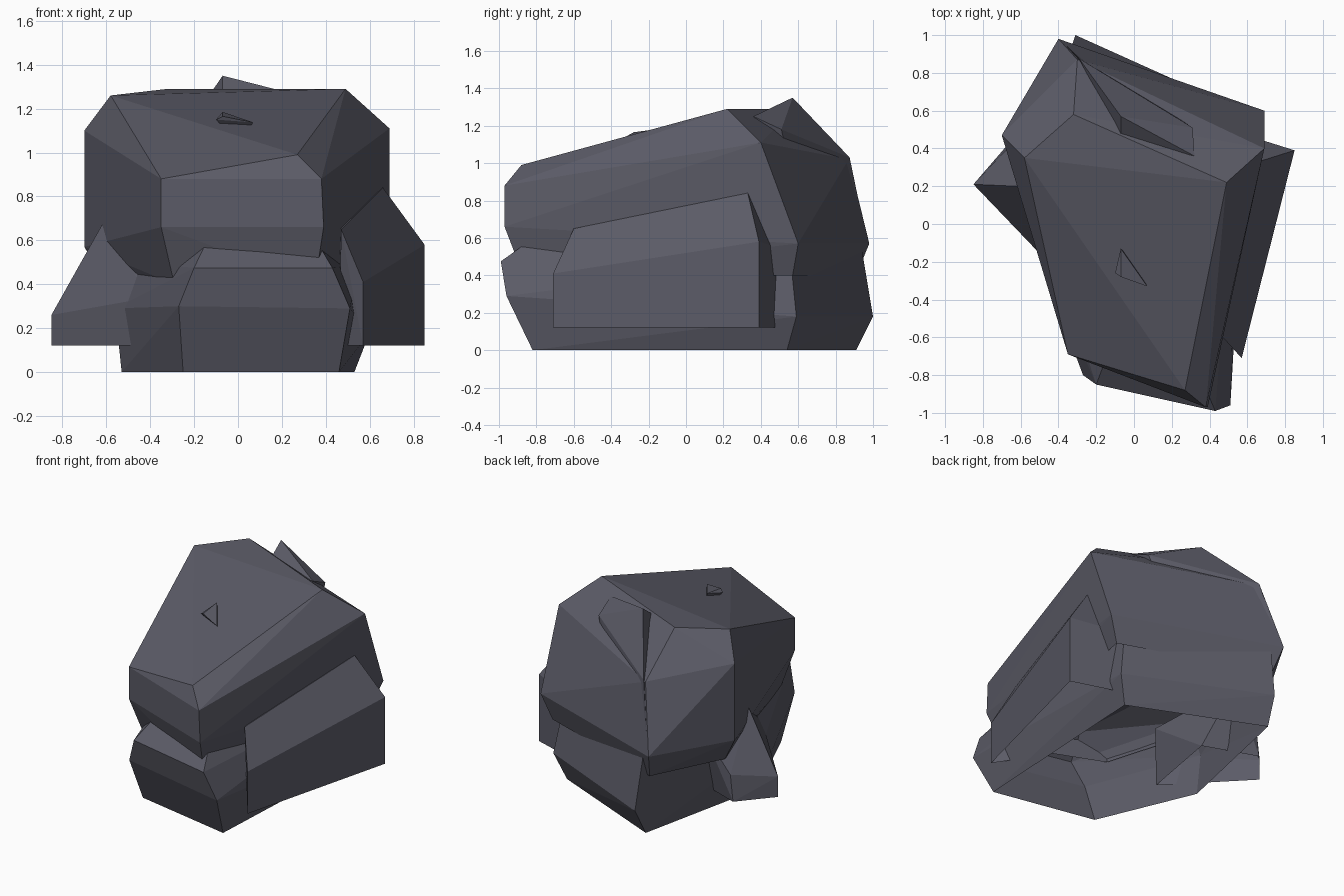
import bpy, bmesh

stone = bpy.data.materials.new("slate_grey_stone")
stone.diffuse_color = (0.105, 0.105, 0.135, 1.0)


def chunk(name, points, open_bottom=False):
    """Flat-faced boulder chunk: the convex hull of a few chiselled corners."""
    bm = bmesh.new()
    for p in points:
        bm.verts.new(p)
    res = bmesh.ops.convex_hull(bm, input=bm.verts[:])
    junk = {g for g in res["geom_interior"] + res["geom_unused"]
            if isinstance(g, bmesh.types.BMVert)}
    bmesh.ops.delete(bm, geom=list(junk), context='VERTS')
    bmesh.ops.dissolve_limit(bm, angle_limit=0.06, verts=bm.verts[:], edges=bm.edges[:])
    bmesh.ops.recalc_face_normals(bm, faces=bm.faces[:])
    if open_bottom:
        low = min(v.co.z for v in bm.verts) + 0.005
        base = [f for f in bm.faces if all(v.co.z < low for v in f.verts)]
        bmesh.ops.delete(bm, geom=base, context='FACES_ONLY')
    me = bpy.data.meshes.new(name)
    bm.to_mesh(me)
    bm.free()
    me.materials.append(stone)
    ob = bpy.data.objects.new(name, me)
    bpy.context.collection.objects.link(ob)
    return ob


# Upper slab: bevelled block with a top sloping down to the front
chunk("upper_boulder", [
    (-0.20, -0.55, 0.99), (0.27, -0.88, 0.99), (0.49, 0.22, 1.29),
    (-0.32, 0.58, 1.29), (-0.58, 0.35, 1.26),
    (-0.35, -0.69, 0.88), (0.38, -0.97, 0.88), (0.69, 0.40, 1.11),
    (-0.30, 0.87, 1.02), (-0.70, 0.47, 1.10),
    (-0.35, -0.69, 0.66), (0.39, -0.97, 0.66), (0.69, 0.60, 0.57),
    (-0.40, 0.98, 0.57), (-0.70, 0.47, 0.57),
    (-0.29, -0.61, 0.40), (0.35, -0.87, 0.40), (0.62, 0.57, 0.40),
    (-0.36, 0.91, 0.40), (-0.60, 0.43, 0.40)], open_bottom=True)

# Base block, open underneath
chunk("base_boulder", [
    (-0.25, -0.68, 0), (0.46, -0.82, 0), (0.53, 0.54, 0),
    (-0.33, 0.91, 0), (-0.53, -0.02, 0),
    (-0.27, -0.80, 0.30), (0.51, -0.96, 0.29), (0.60, 0.59, 0.18),
    (-0.31, 1.00, 0.18), (-0.56, -0.02, 0.29),
    (-0.20, -0.85, 0.475), (0.43, -0.99, 0.475), (0.55, 0.56, 0.48),
    (-0.33, 0.94, 0.54), (-0.47, -0.02, 0.50),
    (-0.14, -0.69, 0.60), (0.35, -0.80, 0.61), (0.40, 0.45, 0.62),
    (-0.28, 0.72, 0.62)], open_bottom=True)

# Long flank on the right side
chunk("right_flank", [
    (0.57, -0.71, 0.12), (0.57, -0.71, 0.41), (0.47, -0.60, 0.65),
    (0.66, 0.33, 0.84), (0.85, 0.39, 0.58), (0.85, 0.39, 0.12),
    (0.46, -0.55, 0.12), (0.50, 0.50, 0.12), (0.50, 0.50, 0.55),
    (0.45, 0.40, 0.78)], open_bottom=True)

# Shorter flank on the left side
chunk("left_flank", [
    (-0.85, 0.21, 0.12), (-0.85, 0.21, 0.26), (-0.62, 0.20, 0.67),
    (-0.66, 0.43, 0.12), (-0.64, 0.43, 0.30), (-0.45, 0.45, 0.55),
    (-0.40, -0.26, 0.12), (-0.40, -0.26, 0.34), (-0.34, -0.20, 0.48),
    (-0.30, 0.30, 0.12)], open_bottom=True)

# Splinter breaking through the top at the back
chunk("back_shard", [
    (-0.07, 0.57, 1.35), (-0.07, 0.45, 1.26), (0.32, 0.36, 1.25),
    (0.31, 0.51, 1.18), (-0.29, 0.875, 1.03), (-0.375, 0.96, 0.62),
    (-0.10, 0.55, 1.10), (0.25, 0.55, 1.00)])

# Tiny chip on the sloping top
chunk("top_chip", [
    (-0.10, -0.26, 1.15), (-0.07, -0.13, 1.185), (0.07, -0.33, 1.137),
    (-0.07, -0.28, 1.165), (0.0, -0.2, 1.05)])
